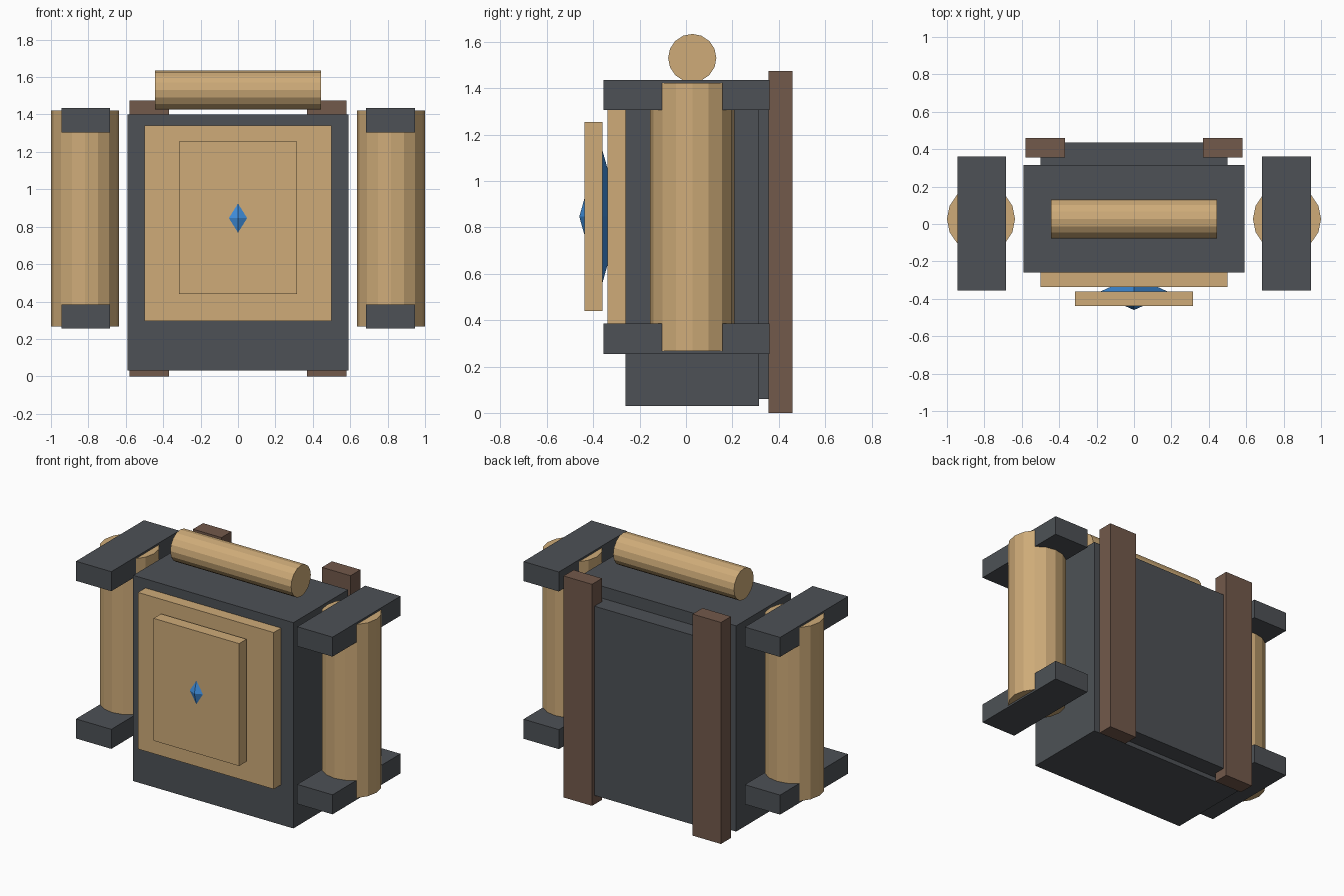
import bpy, bmesh
from math import pi
from mathutils import Matrix

if "Cube" in bpy.data.objects:
    bpy.data.objects.remove(bpy.data.objects["Cube"])


def material(name, rgb):
    m = bpy.data.materials.new(name)
    m.diffuse_color = (*rgb, 1)
    m.use_nodes = True
    m.node_tree.nodes["Principled BSDF"].inputs["Base Color"].default_value = m.diffuse_color
    return m


SLATE = material("slate", (0.075, 0.083, 0.093))
TAN = material("tan", (0.62, 0.41, 0.19))
BROWN = material("brown", (0.17, 0.10, 0.07))
BLUE = material("blue", (0.05, 0.27, 0.72))


def finish(name, bm, mat):
    me = bpy.data.meshes.new(name)
    bm.to_mesh(me)
    bm.free()
    me.materials.append(mat)
    ob = bpy.data.objects.new(name, me)
    bpy.context.collection.objects.link(ob)
    return ob


def box(name, x, y, z, mat):
    """Box from (min, max) ranges on each axis."""
    bm = bmesh.new()
    bmesh.ops.create_cube(bm, size=1)
    bmesh.ops.scale(bm, vec=[r[1] - r[0] for r in (x, y, z)], verts=bm.verts)
    bmesh.ops.translate(bm, vec=[sum(r) / 2 for r in (x, y, z)], verts=bm.verts)
    return finish(name, bm, mat)


def cylinder(name, center, radius, length, mat, along_x=False):
    bm = bmesh.new()
    rot = Matrix.Rotation(pi / 2, 4, 'Y') if along_x else Matrix()
    bmesh.ops.create_cone(bm, cap_ends=True, segments=16, radius1=radius,
                          radius2=radius, depth=length,
                          matrix=Matrix.Translation(center) @ rot)
    return finish(name, bm, mat)


# Main pack: body, back pad, front pocket and floating flap
box("body", (-0.59, 0.59), (-0.26, 0.315), (0.03, 1.40), SLATE)
box("back_pad", (-0.5, 0.5), (0.30, 0.435), (0.06, 1.32), SLATE)
box("front_pocket", (-0.5, 0.5), (-0.338, -0.25), (0.297, 1.34), TAN)
box("front_flap", (-0.315, 0.315), (-0.438, -0.36), (0.44, 1.255), TAN)

# Gem: stretched octahedron running through the flap
bm = bmesh.new()
bmesh.ops.create_cone(bm, cap_ends=False, segments=4, radius1=1, radius2=0, depth=1,
                      matrix=Matrix.Translation((0, 0, 0.5)))
bmesh.ops.create_cone(bm, cap_ends=False, segments=4, radius1=0, radius2=1, depth=1,
                      matrix=Matrix.Translation((0, 0, -0.5)))
bmesh.ops.remove_doubles(bm, verts=bm.verts, dist=0.001)
bmesh.ops.scale(bm, vec=(0.2, 0.09, 0.32), verts=bm.verts)
bmesh.ops.translate(bm, vec=(0, -0.37, 0.846), verts=bm.verts)
bmesh.ops.recalc_face_normals(bm, faces=bm.faces)
finish("gem", bm, BLUE)

# Bedroll across the top
cylinder("bedroll", (0, 0.027, 1.53), 0.104, 0.89, TAN, along_x=True)

# Side rolls with clamps, and the back straps
for side, s in (("left", -1), ("right", 1)):
    cylinder(f"{side}_side_roll", (s * 0.818, 0.027, 0.845), 0.182, 1.155, TAN)
    clamp_x = sorted((s * 0.685, s * 0.945))
    for level, z in (("lower", 0.255), ("upper", 1.305)):
        box(f"{side}_{level}_clamp", clamp_x, (-0.355, 0.36), (z, z + 0.13), SLATE)
    box(f"{side}_strap", sorted((s * 0.37, s * 0.58)), (0.355, 0.46), (0, 1.475), BROWN)
